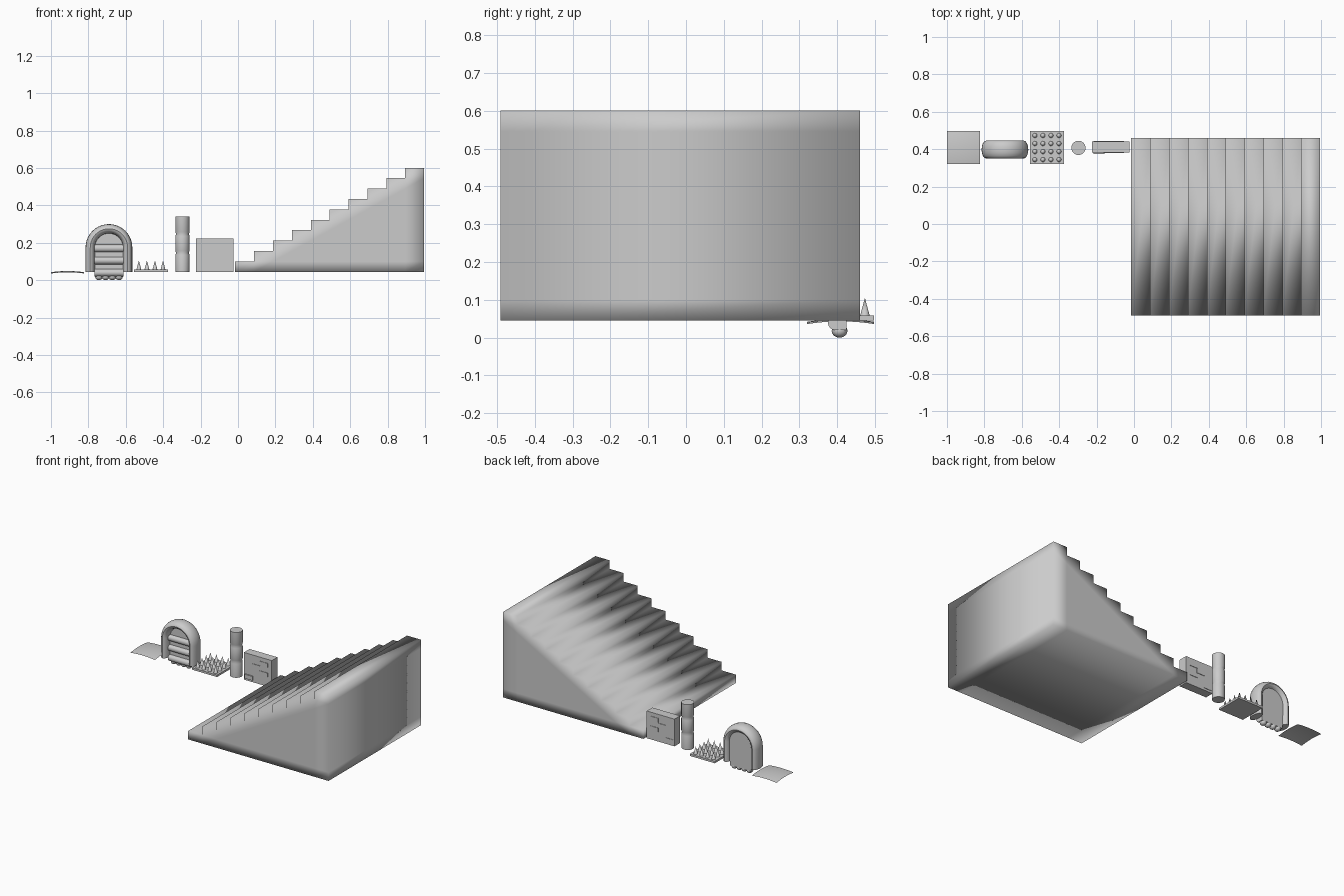
import bpy, bmesh
from math import pi, sin, cos
from mathutils import Matrix

old = bpy.data.objects.get("Cube")
if old:
    bpy.data.objects.remove(old, do_unlink=True)

grey = bpy.data.materials.new("light_grey")
grey.use_nodes = True
grey.diffuse_color = (0.6, 0.6, 0.6, 1)
grey.node_tree.nodes["Principled BSDF"].inputs["Base Color"].default_value = (0.6, 0.6, 0.6, 1)


def finish(name, bm, smooth=True, sharp=True):
    bmesh.ops.remove_doubles(bm, verts=bm.verts, dist=0.0001)
    bmesh.ops.recalc_face_normals(bm, faces=bm.faces)
    mesh = bpy.data.meshes.new(name)
    bm.to_mesh(mesh)
    bm.free()
    mesh.materials.append(grey)
    obj = bpy.data.objects.new(name, mesh)
    bpy.context.collection.objects.link(obj)
    if smooth:
        bpy.ops.object.select_all(action='DESELECT')
        obj.select_set(True)
        bpy.context.view_layer.objects.active = obj
        if sharp:
            bpy.ops.object.shade_smooth_by_angle(angle=0.7)
        else:
            bpy.ops.object.shade_smooth()
    return obj


def add_box(bm, x0, x1, y0, y1, z0, z1):
    place = Matrix.Translation(((x0 + x1) / 2, (y0 + y1) / 2, (z0 + z1) / 2))
    size = Matrix.Diagonal((x1 - x0, y1 - y0, z1 - z0, 1))
    bmesh.ops.create_cube(bm, size=1, matrix=place @ size)


def quad(bm, *points):
    bm.faces.new([bm.verts.new(p) for p in points])


def skin(bm, rings, close=True):
    """Join rings of points into a tube with capped ends."""
    loops = [[bm.verts.new(p) for p in ring] for ring in rings]
    n = len(loops[0])
    for a, b in zip(loops, loops[1:]):
        for i in range(n):
            bm.faces.new((a[i], a[(i + 1) % n], b[(i + 1) % n], b[i]))
    bm.faces.new(loops[0])
    bm.faces.new(loops[-1])


# Staircase: grid-faced sides, softly shaded
STEPS, X0, Z0, RUN, RISE = 10, -0.015, 0.045, 0.101, 0.0556
YF, YB = -0.49, 0.46
bm = bmesh.new()
for i in range(STEPS):
    a, b = X0 + i * RUN, X0 + (i + 1) * RUN
    top = Z0 + (i + 1) * RISE
    quad(bm, (a, YF, Z0), (b, YF, Z0), (b, YB, Z0), (a, YB, Z0))
    quad(bm, (a, YF, top), (b, YF, top), (b, YB, top), (a, YB, top))
    for x in (a, X0 + STEPS * RUN):
        quad(bm, (x, YF, top - RISE), (x, YF, top), (x, YB, top), (x, YB, top - RISE))
    for j in range(i + 1):
        c, d = Z0 + j * RISE, Z0 + (j + 1) * RISE
        for y in (YF, YB):
            quad(bm, (a, y, c), (b, y, c), (b, y, d), (a, y, d))
finish("staircase", bm, sharp=False)

# Slightly domed mat
bm = bmesh.new()
bmesh.ops.create_grid(bm, x_segments=8, y_segments=8, size=0.0885)
for v in bm.verts:
    u, w = v.co.x / 0.0885, v.co.y / 0.0885
    v.co.x -= 0.911
    v.co.y += 0.409
    v.co.z = 0.036 + 0.006 * (1 - u * u) + 0.007 * (1 - w * w)
finish("domed_mat", bm)

# Arched frame: elliptical tube swept along an upturned U
CX, CY, CZ = -0.69, 0.398, 0.175
bm = bmesh.new()
path = [(pi, 0.045), (pi, 0.06)]
path += [(pi - pi * k / 20, CZ) for k in range(21)]
path += [(0, 0.06), (0, 0.045)]
rings = []
for t, z in path:
    ring = []
    for k in range(16):
        s = 2 * pi * k / 16
        r = 0.1 + 0.025 * cos(s)
        ring.append((CX + r * cos(t), CY + 0.048 * sin(s), z + r * sin(t)))
    rings.append(ring)
skin(bm, rings)
finish("arch_frame", bm)

# Panel filling the arch
bm = bmesh.new()
outline = [(CX - 0.077, 0.02)]
outline += [(CX - 0.08 * cos(pi * k / 16), CZ + 0.085 * sin(pi * k / 16)) for k in range(17)]
outline += [(CX + 0.077, 0.02)]
skin(bm, [[(x, y, z) for x, z in outline] for y in (0.395, 0.425)])
finish("arch_panel", bm)

# Rungs across the panel
bm = bmesh.new()
for z in (0.17, 0.105, 0.04):
    bmesh.ops.create_cone(bm, cap_ends=True, segments=16, radius1=0.02, radius2=0.02, depth=0.155,
                          matrix=Matrix.Translation((CX, 0.395, z)) @ Matrix.Rotation(pi / 2, 4, 'Y'))
finish("panel_rungs", bm)

# Scalloped foot under the panel
bm = bmesh.new()
for k in range(4):
    place = Matrix.Translation((CX - 0.054 + 0.036 * k, 0.406, 0.018))
    bmesh.ops.create_uvsphere(bm, u_segments=12, v_segments=8, radius=1,
                              matrix=place @ Matrix.Diagonal((0.02, 0.021, 0.018, 1)))
finish("scalloped_foot", bm)

# Spike bed
bm = bmesh.new()
add_box(bm, -0.555, -0.375, 0.32, 0.497, 0.045, 0.058)
finish("spike_base", bm, smooth=False)
bm = bmesh.new()
for i in range(4):
    for j in range(4):
        bmesh.ops.create_cone(bm, cap_ends=True, segments=12, radius1=0.013, radius2=0, depth=0.048,
                              matrix=Matrix.Translation((-0.53 + 0.043 * i, 0.344 + 0.043 * j, 0.081)))
finish("spikes", bm)

# Pillar of three stacked drums with pinched joints
bm = bmesh.new()
profile = [(0.037, 0.045), (0.038, 0.135), (0.034, 0.146), (0.038, 0.157), (0.038, 0.236),
           (0.034, 0.247), (0.038, 0.258), (0.038, 0.34)]
skin(bm, [[(-0.297 + r * cos(2 * pi * k / 24), 0.407 + r * sin(2 * pi * k / 24), z) for k in range(24)]
          for r, z in profile])
finish("pillar", bm)

# Wall block with raised bricks on both faces
bm = bmesh.new()
add_box(bm, -0.225, -0.025, 0.382, 0.44, 0.045, 0.222)
finish("wall_block", bm, smooth=False)
bm = bmesh.new()
for x, z, front in ((-0.11, 0.17, 0.379), (-0.162, 0.139, 0.379), (-0.11, 0.107, 0.379), (-0.216, 0.059, 0.374)):
    add_box(bm, x, x + 0.057, front, 0.443, z, z + 0.027)
finish("wall_bricks", bm, smooth=False)
